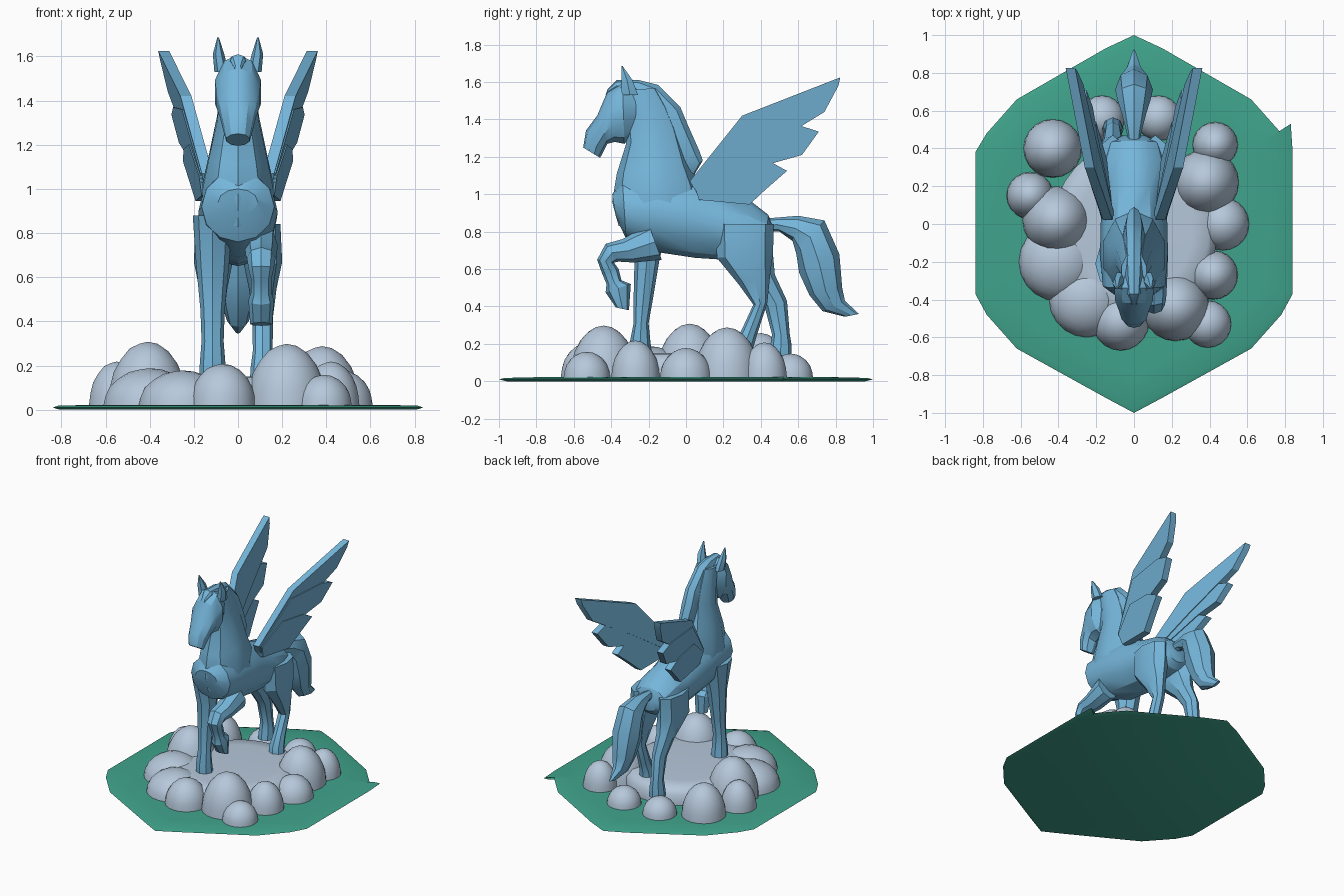
import bpy, bmesh, math
from mathutils import Vector


def material(name, rgb):
    m = bpy.data.materials.new(name)
    m.diffuse_color = (*rgb, 1)
    return m


BLUE = material("sky_blue", (0.18, 0.47, 0.71))
GREY = material("cloud_grey", (0.47, 0.58, 0.71))
GREEN = material("sea_green", (0.05, 0.37, 0.26))


def finish(bm, name, mat, angle=30):
    bmesh.ops.recalc_face_normals(bm, faces=bm.faces)
    me = bpy.data.meshes.new(name)
    bm.to_mesh(me)
    bm.free()
    me.materials.append(mat)
    ob = bpy.data.objects.new(name, me)
    bpy.context.collection.objects.link(ob)
    bpy.ops.object.select_all(action='DESELECT')
    ob.select_set(True)
    bpy.context.view_layer.objects.active = ob
    bpy.ops.object.shade_smooth_by_angle(angle=math.radians(angle))
    return ob


def bridge(bm, rings):
    loops = [[bm.verts.new(p) for p in r] for r in rings]
    n = len(loops[0])
    for a, b in zip(loops, loops[1:]):
        for i in range(n):
            bm.faces.new((a[i], a[(i + 1) % n], b[(i + 1) % n], b[i]))
    bm.faces.new(loops[0])
    bm.faces.new(loops[-1])


def loft(name, sections, x=0.0, sides=10):
    """Each section: one profile point (y, z), the opposite one (y, z), half width."""
    rings = []
    for y1, z1, y2, z2, w in sections:
        c = Vector((x, (y1 + y2) / 2, (z1 + z2) / 2))
        a = Vector((0, (y1 - y2) / 2, (z1 - z2) / 2))
        rings.append([c + a * math.cos(t) + Vector((w * math.sin(t), 0, 0))
                      for t in (2 * math.pi * i / sides for i in range(sides))])
    bm = bmesh.new()
    bridge(bm, rings)
    return finish(bm, name, BLUE)


# Base plate
half = [(0, 1), (.15, .93), (.62, .66), (.78, .48), (.83, .53), (.84, .38),
        (.84, -.37), (.78, -.48), (.62, -.66), (.15, -.92), (0, -1)]
outline = half + [(-x, y) for x, y in half[-2:0:-1] if (x, y) != (.83, .53)]
bm = bmesh.new()
bridge(bm, [[(x * s, y * s, z) for x, y in outline]
            for s, z in ((.96, 0), (1, .01), (.97, .018), (.8, .022))])
finish(bm, "base_plate", GREEN)

# Ring of cloud puffs (x, y, radius, height) around a low cloud floor
puffs = [(-.43, .40, .155, .24), (-.41, .02, .18, .29), (-.55, .15, .125, .20),
         (-.40, -.20, .21, .17), (-.25, -.40, .20, .16), (-.07, -.52, .15, .19),
         (.22, -.44, .18, .28), (.39, -.53, .125, .14), (.42, -.27, .13, .20),
         (.47, 0, .14, .16), (.38, .22, .175, .27), (.43, .42, .12, .19),
         (-.17, .56, .12, .13), (.13, .56, .12, .13)]
bm = bmesh.new()
for x, y, r, h in puffs:
    new = bmesh.ops.create_icosphere(bm, subdivisions=3, radius=1)["verts"]
    for v in new:
        v.co = (x + v.co.x * r, y + v.co.y * r, .018 + max(v.co.z, 0) * h)
finish(bm, "cloud_puffs", GREY, 60)
bm = bmesh.new()
ts = [2 * math.pi * i / 32 for i in range(32)]
bridge(bm, [[(.44 * s * math.cos(t), -.04 + .48 * s * math.sin(t), z) for t in ts]
            for s, z in ((1, .018), (1, .10), (.9, .145), (.7, .15))])
finish(bm, "cloud_floor", GREY, 60)

# Torso, neck and head
loft("torso", [(-.395, 1.0, -.375, .88, .09), (-.34, 1.08, -.32, .76, .165),
               (-.15, 1.10, -.15, .69, .18), (.05, 1.06, .05, .66, .175),
               (.20, 1.0, .20, .65, .165), (.35, .96, .30, .65, .165),
               (.44, .89, .42, .68, .14), (.47, .82, .46, .72, .07)], sides=12)
loft("neck", [(-.36, 1.55, -.15, 1.57, .07), (-.33, 1.42, -.09, 1.47, .085),
              (-.32, 1.27, -.04, 1.36, .10), (-.37, 1.11, .02, 1.17, .14),
              (-.395, .96, .07, 1.05, .17), (-.36, .83, .08, .92, .17)])
loft("head", [(-.25, 1.58, -.27, 1.33, .07), (-.34, 1.61, -.33, 1.27, .11),
              (-.42, 1.55, -.38, 1.28, .105), (-.475, 1.42, -.42, 1.27, .085),
              (-.535, 1.34, -.45, 1.21, .068), (-.55, 1.25, -.46, 1.195, .055)])
loft("mane", [(-.43, 1.53, -.42, 1.56, .015), (-.37, 1.55, -.37, 1.61, .035),
              (-.29, 1.52, -.25, 1.61, .045), (-.22, 1.44, -.15, 1.585, .05),
              (-.17, 1.36, -.03, 1.465, .055), (-.13, 1.25, .01, 1.37, .06),
              (-.10, 1.15, .07, 1.235, .05), (-.03, 1.09, .09, 1.18, .035),
              (0, 1.07, .03, 1.08, .01)], sides=8)
loft("tail", [(.42, .87, .42, .80, .03), (.48, .875, .50, .80, .04),
              (.60, .885, .57, .75, .065), (.74, .86, .59, .68, .09),
              (.82, .68, .605, .58, .10), (.835, .50, .66, .46, .075),
              (.85, .43, .73, .375, .05), (.925, .36, .85, .345, .012)], sides=8)

# Legs
loft("standing_front_leg", [(-.34, .88, -.08, .88, .09), (-.275, .66, -.14, .66, .075),
                            (-.28, .45, -.175, .45, .055), (-.28, .31, -.20, .31, .05),
                            (-.30, .21, -.19, .21, .058), (-.30, .13, -.18, .13, .062)],
     x=-.115, sides=8)
loft("raised_front_leg", [(-.20, .84, -.13, .65, .075), (-.34, .76, -.28, .635, .07),
                          (-.43, .735, -.36, .64, .065), (-.475, .65, -.385, .635, .058),
                          (-.45, .58, -.36, .60, .046), (-.425, .52, -.345, .54, .046),
                          (-.43, .475, -.295, .52, .058), (-.375, .395, -.305, .38, .05)],
     x=.105, sides=8)
thigh = [(.16, .84, .47, .84, .08), (.165, .66, .465, .68, .088)]
loft("forward_rear_leg", thigh + [(.28, .52, .45, .57, .062), (.36, .41, .435, .42, .046),
                                  (.30, .28, .38, .25, .045), (.26, .20, .36, .18, .055),
                                  (.25, .13, .36, .13, .058)], x=.112, sides=8)
loft("back_rear_leg", thigh + [(.34, .51, .475, .57, .062), (.42, .40, .54, .43, .048),
                               (.46, .25, .555, .25, .045), (.45, .19, .565, .19, .053),
                               (.44, .12, .565, .12, .058)], x=-.112, sides=8)

# Ears and wings, mirrored; each wing is three overlapping feather layers
feathers = [
    (.000, [(.02, 1.07), (.30, 1.42), (.825, 1.625), (.815, 1.58), (.74, 1.44),
            (.61, 1.36), (.38, 1.22), (.06, 1.0)]),
    (.006, [(.03, 1.07), (.28, 1.36), (.60, 1.37), (.71, 1.335), (.62, 1.21),
            (.46, 1.165), (.07, .98)]),
    (.012, [(.04, 1.06), (.22, 1.20), (.44, 1.18), (.54, 1.125), (.42, 1.02),
            (.34, .945), (.07, .97)])]
for side, s in (("right", 1), ("left", -1)):
    bm = bmesh.new()
    for offset, pts in feathers:
        bridge(bm, [[(s * (-.056 + .179 * z + .122 * y + offset + d), y, z) for y, z in pts]
                    for d in (-.024, .026)])
    finish(bm, side + "_wing", BLUE)
    bm = bmesh.new()
    bridge(bm, [[(s * (x + w * math.cos(t)), y + l * math.sin(t), z)
                 for t in (math.pi * i / 3 for i in range(6))]
                for x, y, z, w, l in ((.075, -.30, 1.53, .032, .05),
                                      (.088, -.315, 1.61, .026, .034),
                                      (.09, -.342, 1.685, .004, .004))])
    finish(bm, side + "_ear", BLUE)
